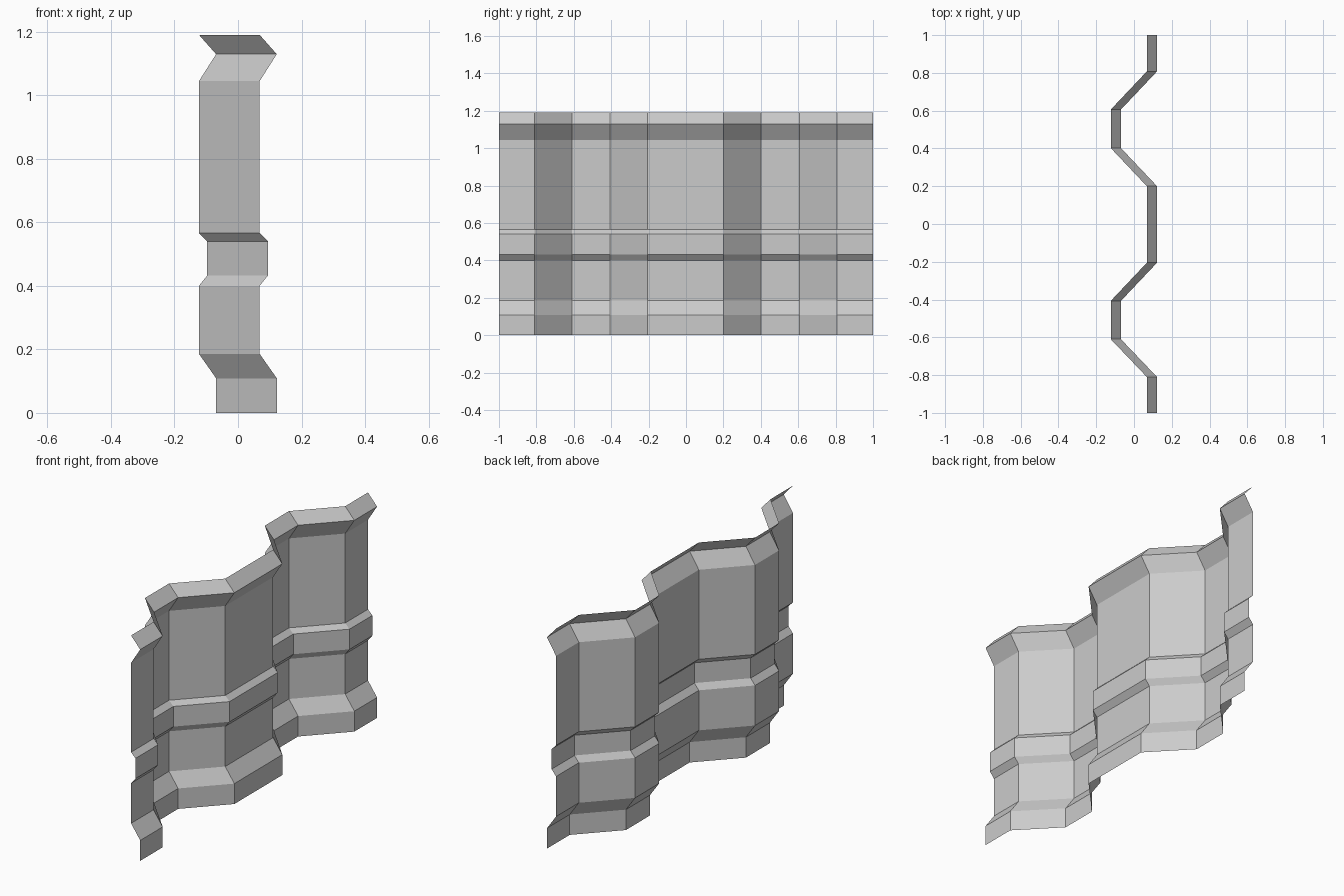
import bpy
import bmesh

cube = bpy.data.objects.get("Cube")
if cube:
    bpy.data.objects.remove(cube, do_unlink=True)

# Plain grey metal
grey = bpy.data.materials.new("grey metal")
grey.use_nodes = True
colour = (0.6, 0.6, 0.6, 1.0)
grey.diffuse_color = colour
bsdf = next(n for n in grey.node_tree.nodes if n.type == 'BSDF_PRINCIPLED')
bsdf.inputs["Base Color"].default_value = colour

# Corrugation seen from above: (y, x), ridges at the right and valleys at the left
RIDGE, VALLEY = 0.068, -0.123
plan = [(-1, RIDGE), (-0.81, RIDGE), (-0.61, VALLEY), (-0.407, VALLEY),
        (-0.205, RIDGE), (0.2, RIDGE), (0.402, VALLEY), (0.606, VALLEY),
        (0.808, RIDGE), (1, RIDGE)]

# Upright profile: (z, sideways offset) for skirt, raised band and folded lip
FLANGE, BAND = 0.054, 0.026
profile = [(0, FLANGE), (0.109, FLANGE), (0.186, 0), (0.4, 0),
           (0.432, BAND), (0.54, BAND), (0.566, 0), (1.044, 0),
           (1.129, FLANGE), (1.19, 0)]

# Sweep the profile along the corrugation as one thin sheet
bm = bmesh.new()
rows = [[bm.verts.new((x + shift, y, z)) for y, x in plan]
        for z, shift in profile]
for low, high in zip(rows, rows[1:]):
    for i in range(len(plan) - 1):
        bm.faces.new((low[i], low[i + 1], high[i + 1], high[i]))

mesh = bpy.data.meshes.new("corrugated_panel")
bm.to_mesh(mesh)
bm.free()
mesh.materials.append(grey)
panel = bpy.data.objects.new("corrugated_panel", mesh)
bpy.context.collection.objects.link(panel)
